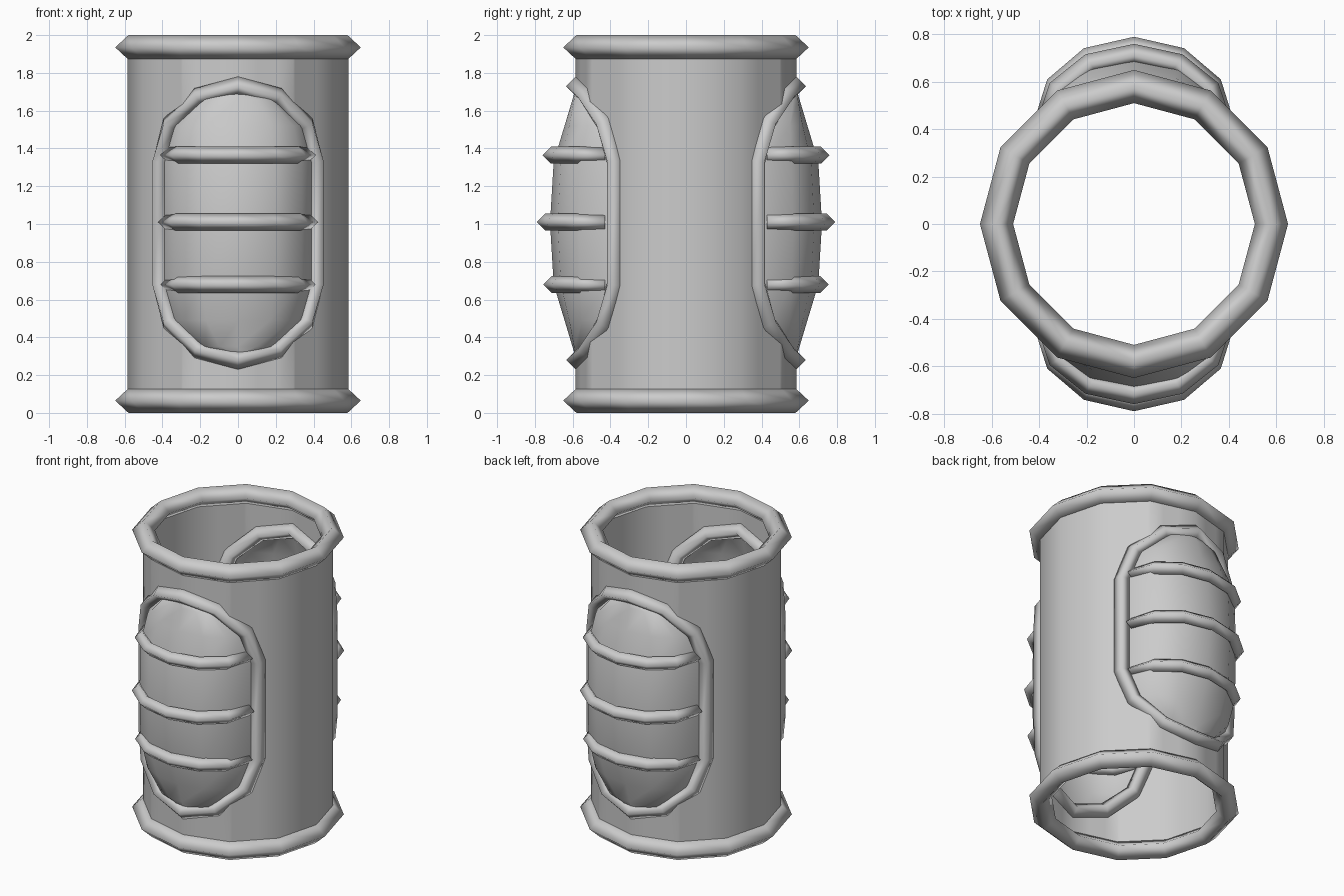
import bpy
from math import sin, cos, asin, pi, radians, degrees, sqrt
from mathutils import Vector

cube = bpy.data.objects.get("Cube")
if cube:
    bpy.data.objects.remove(cube)

grey = bpy.data.materials.new("plain grey")
grey.use_nodes = True
GREY = (0.6, 0.6, 0.6, 1)
grey.diffuse_color = GREY
grey.node_tree.nodes["Principled BSDF"].inputs["Base Color"].default_value = GREY

BODY_R, HEIGHT, RIM = 0.585, 2.0, 0.065
MID, STRAIGHT = 1.005, 0.325        # opening centre and half of its straight part
OPEN_W, OPEN_H = 0.42, 0.40         # opening half width and arch height


def build(name, verts, faces):
    mesh = bpy.data.meshes.new(name)
    mesh.from_pydata(verts, [], faces)
    mesh.materials.append(grey)
    mesh.shade_smooth()
    obj = bpy.data.objects.new(name, mesh)
    bpy.context.collection.objects.link(obj)
    return obj


def tube(name, path, normals, depth, width, closed):
    """Four-sided tube: depth along the normal, width across it."""
    n, verts, faces = len(path), [], []
    for i, (p, nor) in enumerate(zip(path, normals)):
        a = path[i - 1] if closed or i else p
        b = path[(i + 1) % n] if closed or i < n - 1 else p
        side = (b - a).normalized().cross(nor)
        verts += [p + nor * depth, p + side * width, p - nor * depth, p - side * width]
    for i in range(n if closed else n - 1):
        j = (i + 1) % n
        for k in range(4):
            m = (k + 1) % 4
            faces.append((4 * i + k, 4 * i + m, 4 * j + m, 4 * j + k))
    if not closed:
        faces += [(3, 2, 1, 0), tuple(range(4 * n - 4, 4 * n))]
    return build(name, verts, faces)


def radius(a):
    """Radius of the twelve-sided body at angle a."""
    return BODY_R * cos(pi / 12) / cos(a % (pi / 6) - pi / 12)


def on_body(a, z):
    r = radius(a)
    return Vector((r * sin(a), -r * cos(a), z))


def open_angle(t):
    return asin(OPEN_W * sin(t) / 0.57)


# Body: twelve-sided shell with an arched opening at front and back
limit = open_angle(pi / 2)
local = [open_angle(radians(t)) for t in range(-90, 91, 15)]
angles = {round(a + turn, 5) for turn in (0, pi) for a in local}
angles |= {round(radians(30 * k), 5) for k in range(-2, 10)}
angles = sorted(angles)
verts, faces = [], []


def half_opening(a):
    a = (a + pi / 2) % pi - pi / 2
    s = min(1, abs(0.57 * sin(a) / OPEN_W))
    return STRAIGHT + OPEN_H * sqrt(1 - s * s)


for a in angles:
    h = half_opening(a)
    verts += [on_body(a, z) for z in (RIM, MID - h, MID + h, HEIGHT - RIM)]
count = len(angles)
for i in range(count):
    j = (i + 1) % count
    end = angles[j] + (2 * pi if j == 0 else 0)
    centre = ((angles[i] + end) / 2 + pi / 2) % pi - pi / 2
    for k in range(3):
        if k != 1 or abs(centre) > limit:
            faces.append((4 * i + k, 4 * j + k, 4 * j + k + 1, 4 * i + k + 1))
build("body", verts, faces)

# Rims at both ends
dirs = [Vector((sin(k * pi / 6), -cos(k * pi / 6), 0)) for k in range(12)]
for name, z in (("bottom_rim", RIM), ("top_rim", HEIGHT - RIM)):
    tube(name, [d * 0.58 + Vector((0, 0, z)) for d in dirs], dirs, 0.07, RIM, True)

# Profile rows of the bulging panel, from bottom to top
arch = [radians(t) for t in (0, 30, 60, 90)]
rows = [(MID - STRAIGHT - 0.38 * cos(t), 0.39 * sin(t)) for t in arch]
rows += [(MID, 0.39)]
rows += [(2 * MID - z, w) for z, w in reversed(rows[:4])]


def crown(z):
    d = abs(z - MID)
    return 0.72 - 0.06 * d if d < STRAIGHT else 0.70 - 0.30 * (d - STRAIGHT)


for where, turn in (("front", 0), ("back", pi)):
    sign = 1 if turn == 0 else -1

    # Frame around the opening
    path, normals = [], []
    for k in range(14):
        up = k < 7
        t = radians(90 - 30 * (k % 7)) * (1 if up else -1)
        z = MID + (1 if up else -1) * (STRAIGHT + OPEN_H * cos(t))
        a = open_angle(t) + turn
        path.append(on_body(a, z))
        normals.append(Vector((sin(a), -cos(a), 0)))
    tube(where + "_frame", path, normals, 0.05, 0.05, True)

    # Bulging panel with half-oval cross-sections
    verts, faces = [], []
    for z, w in rows:
        edge = sqrt(0.57 ** 2 - w * w)
        for k in range(7):
            t = radians(30 * k - 90)
            y = edge + (crown(z) - edge) * cos(t)
            verts.append((sign * w * sin(t), -sign * y, z))
    for r in range(len(rows) - 1):
        for k in range(6):
            v = 7 * r + k
            faces.append((v, v + 1, v + 8, v + 7))
    build(where + "_panel", verts, faces)

    # Three bars wrapped across the panel
    for name, z, top in (("lower", 0.68, 0.71), ("middle", 1.01, 0.745), ("upper", 1.365, 0.715)):
        path, normals = [], []
        width = 0.36 + (top - 0.70) * 0.4
        for k in range(7):
            t = radians(30 * k - 90)
            path.append(Vector((sign * width * sin(t), -sign * (0.43 + (top - 0.43) * cos(t)), z)))
            normals.append(Vector((sign * sin(t), -sign * cos(t), 0)))
        tube(where + "_" + name + "_bar", path, normals, 0.045, 0.045, False)
